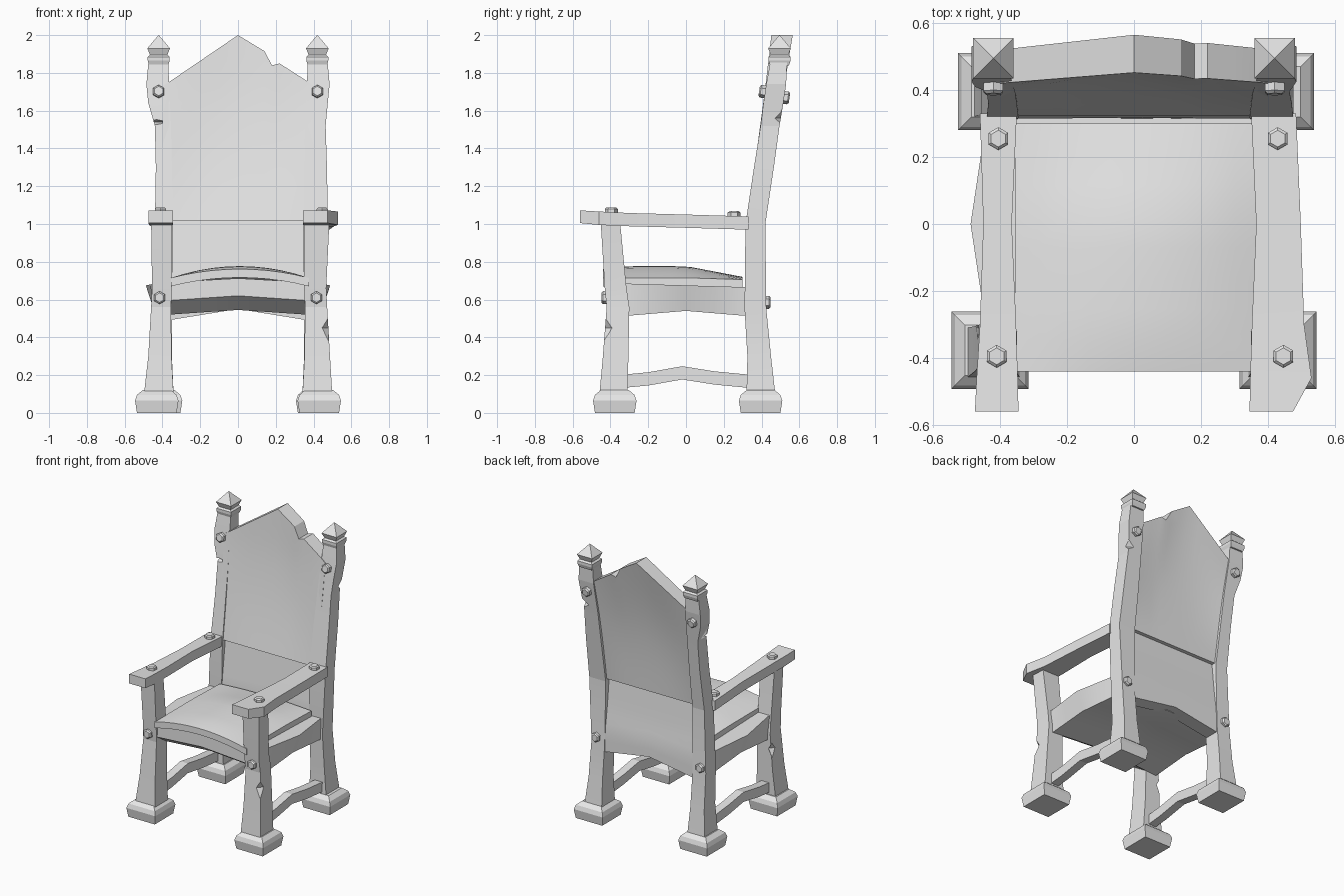
import bpy, bmesh, math
from mathutils import Vector, Matrix

cube = bpy.data.objects.get("Cube")
if cube:
    bpy.data.objects.remove(cube, do_unlink=True)

grey = bpy.data.materials.new("light_grey")
grey.use_nodes = True
grey.diffuse_color = (0.8, 0.8, 0.8, 1)
grey.node_tree.nodes["Principled BSDF"].inputs["Base Color"].default_value = (0.8, 0.8, 0.8, 1)


def finish(name, bm, angle=28):
    """Smooth shading with edges over the angle kept sharp."""
    bmesh.ops.recalc_face_normals(bm, faces=bm.faces)
    for f in bm.faces:
        f.smooth = True
    for e in bm.edges:
        e.smooth = e.calc_face_angle(0) < math.radians(angle)
    mesh = bpy.data.meshes.new(name)
    bm.to_mesh(mesh)
    bm.free()
    mesh.materials.append(grey)
    ob = bpy.data.objects.new(name, mesh)
    bpy.context.collection.objects.link(ob)
    return ob


def beam(name, rings, axis="z", angle=6):
    """Four-sided beam; each ring is (position, a0, a1, b0, b1)."""
    bm = bmesh.new()
    loops = []
    for t, a0, a1, b0, b1 in rings:
        corners = [(a0, b0), (a1, b0), (a1, b1), (a0, b1)]
        loops.append([bm.verts.new((a, b, t) if axis == "z" else (a, t, b))
                      for a, b in corners])
    for low, high in zip(loops, loops[1:]):
        for i in range(4):
            j = (i + 1) % 4
            bm.faces.new((low[i], low[j], high[j], high[i]))
    bm.faces.new(loops[0][::-1])
    bm.faces.new(loops[-1])
    return finish(name, bm, angle)


def slab(name, us, vs, side_a, side_b):
    """Closed solid between two gridded surfaces."""
    bm = bmesh.new()
    a, b = [[[bm.verts.new(fn(u, v)) for v in vs] for u in us] for fn in (side_a, side_b)]
    m, n = len(us) - 1, len(vs) - 1
    for g in (a, b):
        for i in range(m):
            for j in range(n):
                bm.faces.new((g[i][j], g[i + 1][j], g[i + 1][j + 1], g[i][j + 1]))
    rim = ([(i, 0) for i in range(m)] + [(m, j) for j in range(n)]
           + [(i, n) for i in range(m, 0, -1)] + [(0, j) for j in range(n, 0, -1)])
    for (i, j), (k, l) in zip(rim, rim[1:] + rim[:1]):
        bm.faces.new((a[i][j], a[k][l], b[k][l], b[i][j]))
    return finish(name, bm)


def interp(points, t):
    for (t0, v0), (t1, v1) in zip(points, points[1:]):
        if t <= t1:
            return v0 + (v1 - v0) * (t - t0) / (t1 - t0)
    return points[-1][1]


def steps(lo, hi, n):
    return [lo + (hi - lo) * i / n for i in range(n + 1)]


def bolt(name, place, facing):
    """Hexagonal bolt head with a raised rim and a chamfered cap."""
    bm = bmesh.new()
    for r0, r1, depth, mid in ((0.034, 0.034, 0.04, 0), (0.034, 0.025, 0.008, 0.024)):
        bmesh.ops.create_cone(bm, cap_ends=True, segments=6, radius1=r0, radius2=r1,
                              depth=depth, matrix=Matrix.Translation((0, 0, mid)))
    turn = Vector(facing).to_track_quat("Z", "Y").to_matrix().to_4x4()
    bm.transform(Matrix.Translation(place) @ turn)
    finish(name, bm, 10)


def notch(target, place, size):
    """Cut a chipped wedge out of a part."""
    bm = bmesh.new()
    bmesh.ops.create_icosphere(bm, subdivisions=1, radius=1)
    bmesh.ops.delete(bm, geom=bm.verts[:], context="VERTS")
    bmesh.ops.create_cone(bm, cap_ends=True, segments=4, radius1=1, radius2=0.01, depth=1,
                          matrix=Matrix.Translation((0, 0, 0.5)))
    bmesh.ops.create_cone(bm, cap_ends=True, segments=4, radius1=1, radius2=0.01, depth=1,
                          matrix=Matrix.Translation((0, 0, -0.5)) @ Matrix.Rotation(math.pi, 4, "X"))
    bmesh.ops.remove_doubles(bm, verts=bm.verts, dist=0.03)
    caps = [f for f in bm.faces if abs(f.calc_center_median().z) < 0.01]
    bmesh.ops.delete(bm, geom=caps, context="FACES_ONLY")
    bm.transform(Matrix.Translation(place) @ Matrix.Diagonal((*size, 1)))
    cutter = finish(target.name + "_chip_cutter", bm)
    cutter.hide_render = True
    cutter.hide_set(True)
    mod = target.modifiers.new("chip", "BOOLEAN")
    mod.operation, mod.object = "DIFFERENCE", cutter


# Legs, feet, arms and posts on both sides
for side, s in (("right", -1), ("left", 1)):
    def across(inner, outer):
        return (s * inner, s * outer)

    extra = 0.012 if s > 0 else 0
    front = beam(side + "_front_leg", [
        (0.08, *across(0.34, 0.50), -0.46, -0.31),
        (0.30, *across(0.352, 0.475 + extra), -0.44, -0.305),
        (0.56, *across(0.355, 0.46 + extra), -0.42, -0.30),
        (0.66, *across(0.35, 0.455 + extra), -0.43, -0.315),
        (1.02, *across(0.35, 0.46 + extra * 2), -0.452, -0.35)])
    post = beam(side + "_back_post", [
        (0.08, *across(0.34, 0.48), 0.32, 0.475),
        (0.30, *across(0.35, 0.46), 0.325, 0.45),
        (0.55, *across(0.35, 0.455), 0.31, 0.425),
        (1.00, *across(0.345, 0.44 + extra * 3), 0.315, 0.42),
        (1.30, *across(0.35, 0.435 + extra * 3), 0.36, 0.465),
        (1.52, *across(0.355, 0.44 + extra * 2), 0.395, 0.495),
        (1.64, *across(0.36, 0.475), 0.41, 0.515),
        (1.74, *across(0.365, 0.485), 0.425, 0.53),
        (1.88, *across(0.37, 0.472), 0.45, 0.535)])
    for part, x, y in (("front", 0.43, -0.377), ("back", 0.41 + extra, 0.395)):
        beam(side + "_" + part + "_foot", [
            (t, s * x - w, s * x + w, y - w, y + w)
            for t, w in ((0, 0.105), (0.065, 0.115), (0.095, 0.105), (0.12, 0.075))])
    # Finial with collar, neck and pyramid point
    beam(side + "_finial", [
        (t, s * 0.42 - w, s * 0.42 + w, 0.495 - w, 0.495 + w)
        for t, w in ((1.84, 0.05), (1.865, 0.058), (1.885, 0.058), (1.895, 0.046),
                     (1.93, 0.06), (2.0, 0.001))])
    flare = 0.53 if s > 0 else 0.47
    beam(side + "_arm", [
        (-0.56, *across(0.345, 0.475), 1.005, 1.072),
        (-0.46, *across(0.347, flare), 0.995, 1.066),
        (-0.30, *across(0.352, 0.46 + extra * 4), 0.988, 1.058),
        (0.00, *across(0.365, 0.45 + extra * 4), 0.98, 1.05),
        (0.33, *across(0.35, 0.46 + extra * 2), 0.97, 1.04)], "y")
    beam(side + "_stretcher", [
        (y, *across(0.385, 0.445), z - 0.07, z)
        for y, z in ((-0.36, 0.20), (-0.2, 0.215), (-0.02, 0.247), (0.15, 0.22), (0.36, 0.20))], "y")

    # Bolts
    x = s * 0.415
    bolt(side + "_front_leg_bolt", (x, -0.42, 0.61), (0, -1, 0))
    bolt(side + "_post_front_bolt", (s * 0.42, 0.415, 1.70), (0, -1, 0.15))
    bolt(side + "_post_back_bolt", (s * 0.42, 0.52, 1.67), (0, 1, -0.15))
    bolt(side + "_back_leg_bolt", (x, 0.42, 0.585), (0, 1, 0))
    bolt(side + "_arm_front_bolt", (s * (0.41 + extra * 3), -0.395, 1.06), (0, 0, 1))
    bolt(side + "_arm_back_bolt", (s * (0.405 + extra * 2), 0.255, 1.04), (0, 0, 1))

    # Chips in the wood
    if s > 0:
        notch(front, (0.48, -0.44, 0.45), (0.045, 0.05, 0.08))
        notch(post, (0.47, 0.51, 1.56), (0.06, 0.04, 0.04))
    else:
        notch(post, (-0.43, 0.395, 1.54), (0.07, 0.05, 0.014))
        notch(front, (-0.47, -0.31, 0.45), (0.03, 0.04, 0.06))

# Tall upper back with a broken peak
peak = [(-0.4, 1.73), (-0.36, 1.755), (0, 2.0), (0.14, 1.915), (0.18, 1.84),
        (0.22, 1.85), (0.36, 1.76), (0.4, 1.73)]
front_line = [(1.0, 0.322), (1.7, 0.417), (2.0, 0.452)]
back_line = [(1.0, 0.405), (1.5, 0.483), (2.0, 0.565)]


def upper_back(line, hollow):
    def point(x, v):
        z = 1.015 + (interp(peak, x) - 1.015) * v
        dip = hollow * (1 - (x / 0.4) ** 2) * math.sin(math.pi * v)
        return (x, interp(line, z) + dip, z)
    return point


columns = sorted({p[0] for p in peak} | {-0.27, -0.18, -0.09, 0.07, 0.29})
slab("upper_back", columns, steps(0, 1, 10),
     upper_back(front_line, 0.018), upper_back(back_line, -0.025))


# Lower back board, leaning outward, with an arched bottom
def lower_back(line):
    def point(x, v):
        low = 0.55 - 0.06 * abs(x) / 0.37
        z = low + (1.018 - low) * v
        return (x, interp(line, z), z)
    return point


slab("lower_back", steps(-0.38, 0.38, 8), steps(0, 1, 8),
     lower_back([(0.4, 0.32), (0.7, 0.315), (1.02, 0.35)]),
     lower_back([(0.4, 0.42), (0.65, 0.42), (0.8, 0.40), (1.02, 0.38)]))


# Seat frame with bowed side rails and an arched underside
def frame_top(u, y):
    bow = 0.44 + 0.048 * max(0, 1 - abs(y) / 0.32)
    return (u * bow, y, 0.675 - 0.03 * y + 0.025 * (1 - abs(u)) * (y < -0.3))


def frame_bottom(u, y):
    z = 0.57 - 0.03 * abs(u) - 0.025 * min(abs(y) / 0.3, 1)
    return (u * 0.44, y, z + (0.075 if y < -0.4 else 0))


slab("seat_frame", steps(-1, 1, 8), [-0.415, -0.3, -0.15, 0, 0.15, 0.3, 0.36],
     frame_top, frame_bottom)


# Domed seat board, dropping toward the back
def seat_top(u, y):
    fall = interp([(-0.44, 0.75), (-0.33, 1), (0, 1), (0.31, 0.2)], y)
    return (0.01 + 0.365 * u, y, 0.715 + 0.062 * (1 - u * u) * fall - 0.03 * max(0, y))


def seat_bottom(u, y):
    x, y, z = seat_top(u, y)
    return (x, y, z - 0.045)


slab("seat", steps(-1, 1, 10), steps(-0.44, 0.3, 8), seat_top, seat_bottom)
